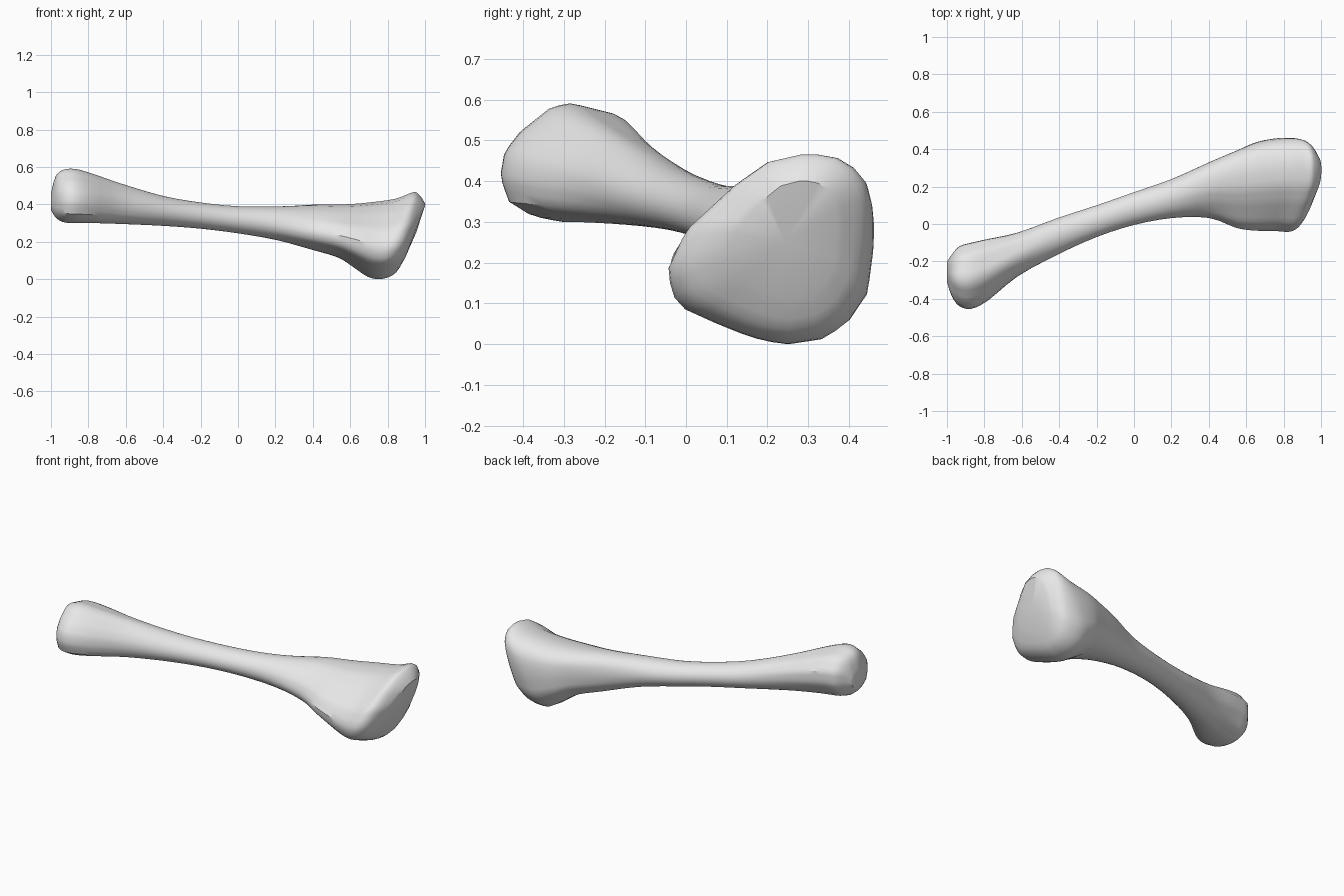
import bpy, bmesh, math
from mathutils import Vector
from mathutils.geometry import intersect_line_line_2d

RAYS = 40      # points around each ring
STEPS = 3      # rings between neighbouring sections

cube = bpy.data.objects.get("Cube")
if cube:
    bpy.data.objects.remove(cube, do_unlink=True)

# Outlines of the two bone ends, inside a unit square
KNOB = [(0, .38), (.03, .59), (.14, .76), (.36, .97), (.5, 1), (.83, .9), (1, .66),
        (1, .4), (.85, .1), (.6, 0), (.42, 0), (.22, .05), (.06, .17)]
FLARE = [(0, .39), (.05, .21), (.25, .11), (.41, .04), (.57, 0), (.75, .03), (.87, .11),
         (.97, .28), (1, .54), (1, .73), (.97, .86), (.89, .96), (.79, 1), (.65, 1),
         (.49, .96), (.33, .84), (.09, .6)]

# Sections along the bone: x, lean, y low, y high, z low, z high
SECTIONS = [
    (-1, 0, -.31, -.2, .37, .46),
    (-.975, 0, -.385, -.165, .33, .55),
    (-.935, 0, -.44, -.12, .305, .585),
    (-.87, 0, -.455, -.1, .3, .59),
    (-.78, 0, -.41, -.08, .3, .565),
    (-.62, 0, -.28, -.045, .295, .51),
    (-.4, 0, -.16, .035, .285, .445),
    (-.2, 0, -.07, .1, .27, .41),
    (0, 0, -.005, .17, .245, .39),
    (.2, 0, .03, .24, .21, .39),
    (.4, 0, .03, .33, .155, .4),
    (.55, .12, -.025, .395, .115, .4),
    (.66, .25, -.04, .44, .065, .41),
    (.78, .35, -.042, .46, .01, .43),
    (.86, .35, -.045, .455, 0, .465),
    (.91, .3, 0, .43, .035, .45),
    (.945, .38, .1, .37, .11, .4),
]


def smoothstep(start, end, value):
    t = min(max((value - start) / (end - start), 0), 1)
    return t * t * (3 - 2 * t)


def ring_points(outline):
    """Resample an outline at even angles around its middle."""
    middle = Vector((.5, .5))
    corners = [Vector(p) for p in outline]
    points = []
    for i in range(RAYS):
        angle = math.tau * (i + .13) / RAYS
        tip = middle + 2 * Vector((math.cos(angle), math.sin(angle)))
        hits = [intersect_line_line_2d(middle, tip, a, b)
                for a, b in zip(corners, corners[1:] + corners[:1])]
        points.append(max((h for h in hits if h), key=lambda h: (h - middle).length))
    return points


def smooth_between(a, b, c, d, t):
    """Catmull-Rom blend of four neighbouring sections."""
    return [q + .5 * t * (r - p + t * (2 * p - 5 * q + 4 * r - s + t * (3 * (q - r) + s - p)))
            for p, q, r, s in zip(a, b, c, d)]


def smooth_sections(sections):
    last = len(sections) - 1
    result = []
    for i in range(last):
        four = [sections[min(max(i + j, 0), last)] for j in (-1, 0, 1, 2)]
        result += [smooth_between(*four, step / STEPS) for step in range(STEPS)]
    return result + [sections[last]]


def make_material(name, colour):
    material = bpy.data.materials.new(name)
    material.use_nodes = True
    material.diffuse_color = colour
    material.node_tree.nodes["Principled BSDF"].inputs["Base Color"].default_value = colour
    return material


# Loft the whole bone: round knob, oval shaft, flared end
circle = [(.5 + .5 * math.cos(math.tau * i / RAYS), .5 + .5 * math.sin(math.tau * i / RAYS))
          for i in range(RAYS)]
knob, shaft, flare = ring_points(KNOB), ring_points(circle), ring_points(FLARE)

bm = bmesh.new()
rings = []
for x, lean, y_low, y_high, z_low, z_high in smooth_sections(SECTIONS):
    knob_part = smoothstep(-.4, -.8, x)
    flare_part = smoothstep(.05, .6, x)
    ring = []
    for k, s, f in zip(knob, shaft, flare):
        p = s.lerp(k, knob_part).lerp(f, flare_part)
        y = y_low + p.x * (y_high - y_low)
        z = z_low + p.y * (z_high - z_low)
        ring.append(bm.verts.new((x + lean * (z - .25), y, max(z, 0))))
    rings.append(ring)

for first, second in zip(rings, rings[1:]):
    for i in range(RAYS):
        j = (i + 1) % RAYS
        bm.faces.new((first[i], first[j], second[j], second[i]))

# Gently domed ends
for ring, bulge in ((rings[0], 0), (rings[-1], .008)):
    centre = sum((v.co for v in ring), Vector()) / RAYS
    tip = bm.verts.new(centre + Vector((bulge, 0, 0)))
    for i in range(RAYS):
        bm.faces.new((ring[i], ring[(i + 1) % RAYS], tip))

bmesh.ops.recalc_face_normals(bm, faces=bm.faces)
mesh = bpy.data.meshes.new("bone")
bm.to_mesh(mesh)
bm.free()

bone = bpy.data.objects.new("bone", mesh)
bpy.context.collection.objects.link(bone)
mesh.materials.append(make_material("bone grey", (.8, .8, .8, 1)))

bpy.ops.object.select_all(action="DESELECT")
bone.select_set(True)
bpy.context.view_layer.objects.active = bone
bpy.ops.object.shade_smooth_by_angle(angle=math.radians(35))
